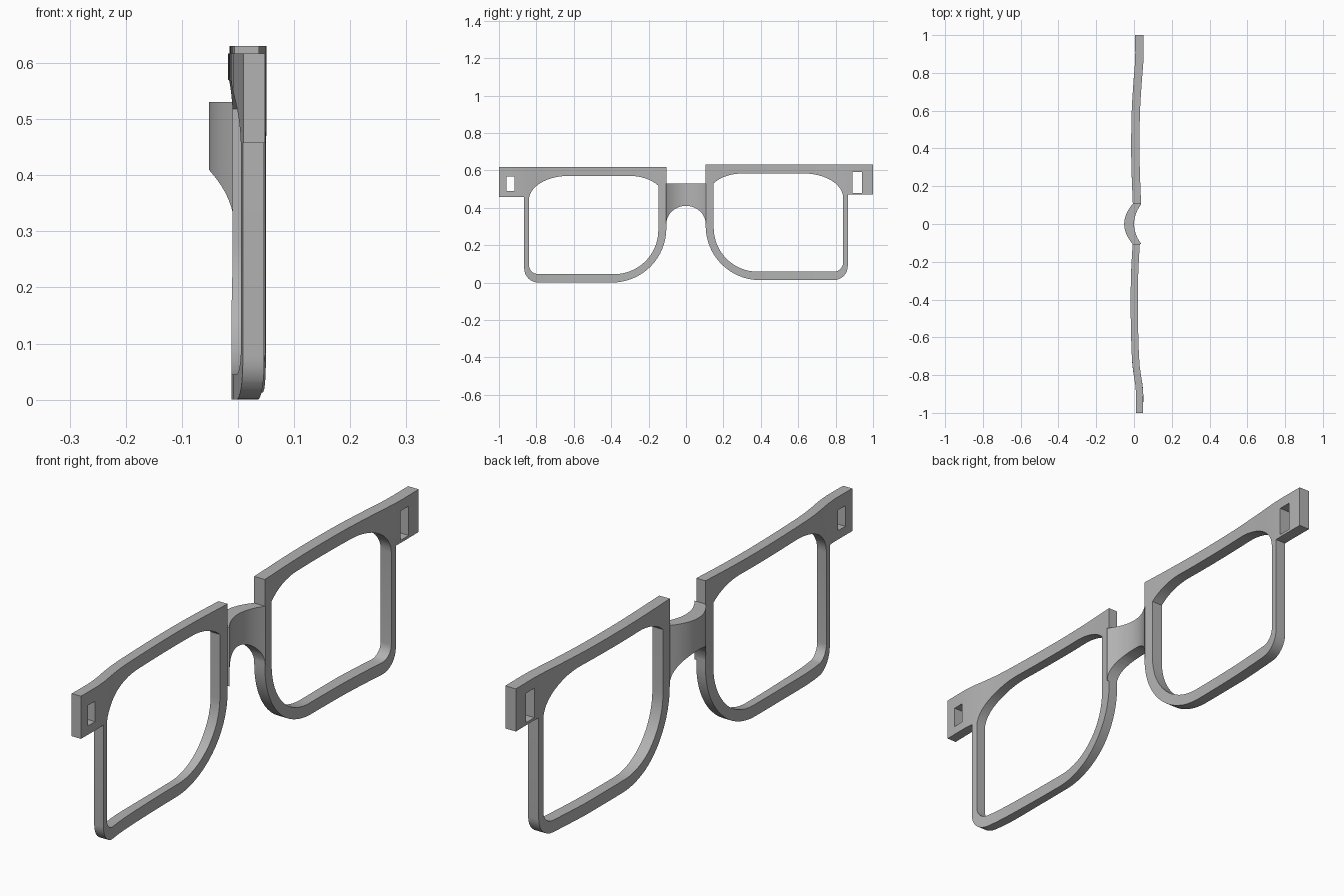
import bpy, bmesh
from math import radians, cos, sin
from mathutils import Vector

cube = bpy.data.objects.get("Cube")
if cube:
    bpy.data.objects.remove(cube)

grey = bpy.data.materials.new("frame grey")
grey.use_nodes = True
grey.diffuse_color = (0.45, 0.45, 0.45, 1)
grey.node_tree.nodes["Principled BSDF"].inputs["Base Color"].default_value = grey.diffuse_color


def arc(cy, cz, ry, rz, a0, a1, n=12):
    angles = [radians(a0 + (a1 - a0) * i / n) for i in range(n + 1)]
    return [(cy + ry * cos(a), cz + rz * sin(a)) for a in angles]


def smooth_keys(keys, u):
    """Smooth interpolation through (position, value) keys."""
    u = min(max(u, keys[0][0]), keys[-1][0])
    for i in range(len(keys) - 1):
        (a, p), (b, q) = keys[i], keys[i + 1]
        if u <= b:
            def slope(j):
                lo, hi = keys[max(j - 1, 0)], keys[min(j + 1, len(keys) - 1)]
                return (hi[1] - lo[1]) / (hi[0] - lo[0]) * (b - a)
            t = (u - a) / (b - a)
            return ((2*t**3 - 3*t**2 + 1) * p + (t**3 - 2*t**2 + t) * slope(i)
                    + (3*t**2 - 2*t**3) * q + (t**3 - t**2) * slope(i + 1))


def bent_plate(name, loops, front, back, step):
    """Fill the outlines, slice across y, thicken, then bend along x."""
    bm = bmesh.new()
    for loop in loops:
        vs = [bm.verts.new((0, y, z)) for y, z in loop]
        for i, v in enumerate(vs):
            bm.edges.new((vs[i - 1], v))
    bmesh.ops.triangle_fill(bm, use_beauty=True, edges=bm.edges[:], normal=Vector((1, 0, 0)))
    bmesh.ops.dissolve_degenerate(bm, dist=1e-5, edges=bm.edges[:])
    ys = [v.co.y for v in bm.verts]
    y = min(ys) + step
    while y < max(ys) - step / 2:
        bmesh.ops.bisect_plane(bm, geom=bm.verts[:] + bm.edges[:] + bm.faces[:],
                               dist=1e-5, plane_co=(0, y, 0), plane_no=(0, 1, 0))
        y += step
    base = bm.verts[:]
    ext = bmesh.ops.extrude_face_region(bm, geom=bm.faces[:], use_keep_orig=True)
    for v in [g for g in ext["geom"] if isinstance(g, bmesh.types.BMVert)]:
        v.co.x = back(v.co.y, v.co.z)
    for v in base:
        v.co.x = front(v.co.y, v.co.z)
    bmesh.ops.recalc_face_normals(bm, faces=bm.faces[:])
    mesh = bpy.data.meshes.new(name)
    bm.to_mesh(mesh)
    bm.free()
    mesh.materials.append(grey)
    ob = bpy.data.objects.new(name, mesh)
    bpy.context.collection.objects.link(ob)
    bpy.ops.object.select_all(action='DESELECT')
    ob.select_set(True)
    bpy.context.view_layer.objects.active = ob
    bpy.ops.object.shade_smooth_by_angle(angle=radians(30))


# Rim outline with hinge tab, and the lens opening
outer = ([(0.105, 0.617), (1, 0.617), (1, 0.457), (0.865, 0.457)]
         + arc(0.79, 0.075, 0.075, 0.075, 0, -90, 8)
         + arc(0.395, 0.29, 0.29, 0.29, -90, -180, 16))
opening = (arc(0.3, 0.44, 0.19, 0.13, 143, 90, 8)
           + arc(0.63, 0.44, 0.21, 0.13, 90, 0)
           + arc(0.79, 0.095, 0.05, 0.05, 0, -90, 8)
           + arc(0.383, 0.28, 0.235, 0.235, -90, -180, 16))


def rim(name, side, lift, slot, bend, thick):
    y0, y1, z0, z1 = slot
    hole = [(y0, z0), (y1, z0), (y1, z1), (y0, z1)]
    loops = [[(side * y, z + lift) for y, z in loop] for loop in (outer, opening)]
    loops.append([(side * y, z) for y, z in hole])

    def front(y, z):
        x = smooth_keys(bend, abs(y))
        return max(x, -0.012) if z < 0.3 else x

    bent_plate(name, loops, front,
               lambda y, z: smooth_keys(bend, abs(y)) + thick, 0.05)


rim("left_rim", 1, 0.013, (0.89, 0.94, 0.48, 0.59),
    [(0.1, -0.006), (0.25, -0.012), (0.4, -0.015), (0.6, -0.012),
     (0.75, -0.003), (0.87, 0.006), (1, 0.006)], 0.044)
rim("right_rim", -1, 0.0, (0.917, 0.96, 0.49, 0.567),
    [(0.1, -0.007), (0.25, -0.015), (0.4, -0.018), (0.6, -0.015),
     (0.75, -0.008), (0.88, 0.01), (1, 0.01)], 0.038)

# Nose bridge, arched underneath and bowed along x
half = 0.106
arch = arc(0, 0.31, half, 0.1, 180, 0, 20)
bent_plate("nose_bridge", [[(half, 0.53), (-half, 0.53)] + arch],
           lambda y, z: -0.052 + 0.045 * (y / half) ** 2,
           lambda y, z: 0.039 * (y / half) ** 2, half / 10)
